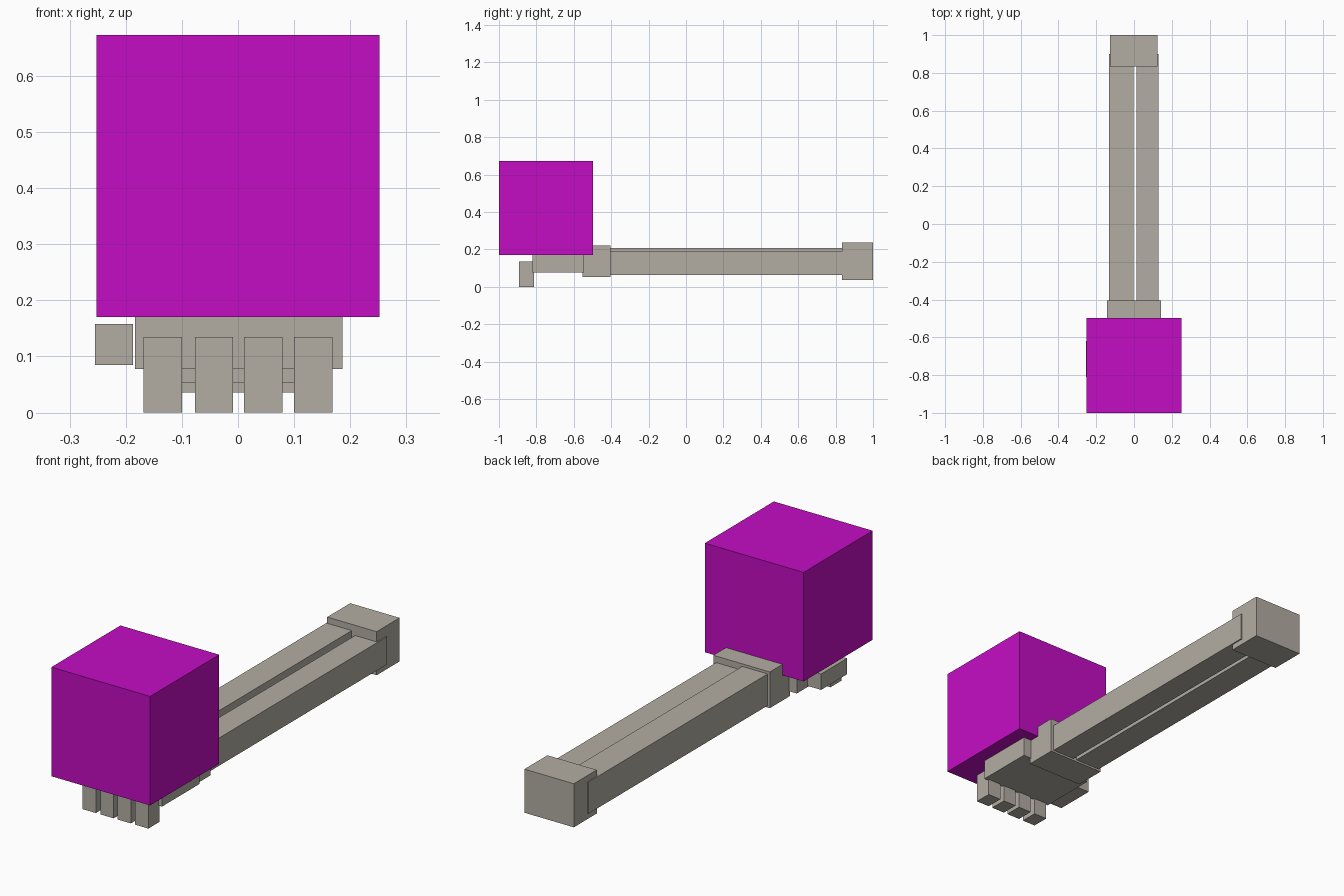
import bpy
from mathutils import Vector

if "Cube" in bpy.data.objects:
    bpy.data.objects.remove(bpy.data.objects["Cube"])


def material(name, rgb):
    m = bpy.data.materials.new(name)
    m.diffuse_color = (*rgb, 1)
    m.use_nodes = True
    m.node_tree.nodes["Principled BSDF"].inputs["Base Color"].default_value = m.diffuse_color
    return m


bone = material("bone_grey", (0.45, 0.42, 0.37))
purple = material("bright_purple", (0.55, 0.004, 0.55))


def box(name, x, y, z, mat):
    """Box spanning the given (min, max) ranges."""
    lo, hi = Vector((x[0], y[0], z[0])), Vector((x[1], y[1], z[1]))
    bpy.ops.mesh.primitive_cube_add(size=1)
    ob = bpy.context.object
    ob.name = ob.data.name = name
    for v in ob.data.vertices:
        v.co = (lo + hi) / 2 + v.co * (hi - lo)
    ob.data.materials.append(mat)
    return ob


# Cube resting on the hand
box("cube", (-0.252, 0.252), (-1, -0.497), (0.17, 0.673), purple)

# Forearm: two long bones, left one taller, between elbow and wrist
box("left_arm_bone", (-0.133, -0.003), (-0.45, 0.9), (0.062, 0.208), bone)
box("right_arm_bone", (0.014, 0.13), (-0.45, 0.9), (0.062, 0.19), bone)
box("elbow", (-0.128, 0.124), (0.833, 1), (0.036, 0.237), bone)
box("wrist", (-0.144, 0.144), (-0.553, -0.405), (0.053, 0.22), bone)

# Hand: palm, thumb and four fingers hanging from the front edge
box("palm", (-0.184, 0.186), (-0.82, -0.545), (0.078, 0.172), bone)
box("thumb", (-0.255, -0.187), (-0.81, -0.62), (0.085, 0.158), bone)
for i, cx in enumerate((-0.134, -0.043, 0.045, 0.134)):
    box(f"finger_{i + 1}", (cx - 0.034, cx + 0.034), (-0.893, -0.812), (0, 0.135), bone)
